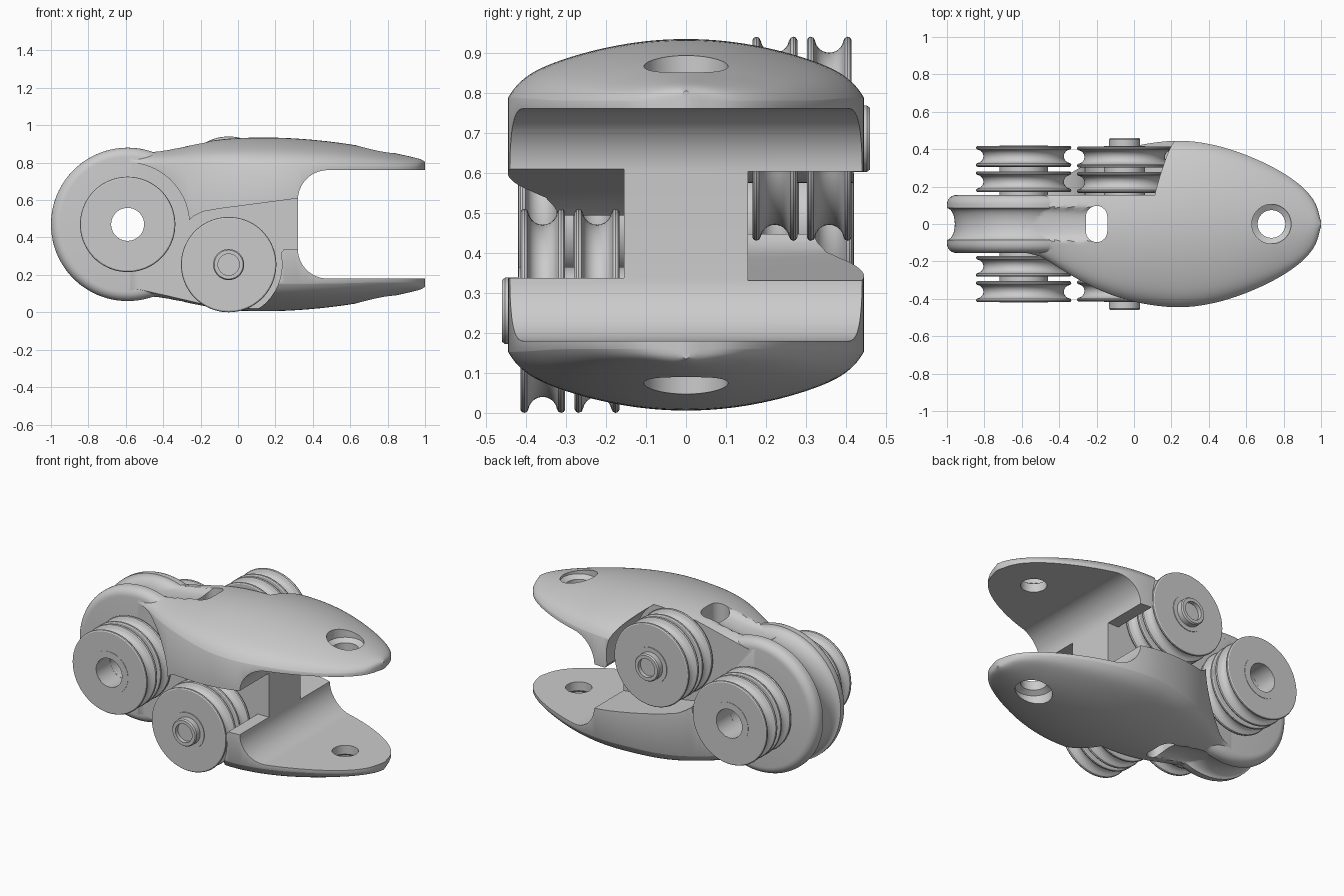
import bpy, bmesh
from math import sin, cos, pi, radians, sqrt
from mathutils import Vector

if "Cube" in bpy.data.objects:
    bpy.data.objects.remove(bpy.data.objects["Cube"])

C = 0.47          # height of the symmetry axis; meshes are built around z = 0


def finish(name, bm):
    bmesh.ops.recalc_face_normals(bm, faces=bm.faces)
    me = bpy.data.meshes.new(name)
    bm.to_mesh(me)
    bm.free()
    ob = bpy.data.objects.new(name, me)
    bpy.context.collection.objects.link(ob)
    return ob


def loft(name, rings, closed=False):
    bm = bmesh.new()
    vs = [[bm.verts.new(p) for p in r] for r in rings]
    n = len(vs[0])
    pairs = list(zip(vs, vs[1:])) + ([(vs[-1], vs[0])] if closed else [])
    for a, b in pairs:
        for i in range(n):
            j = (i + 1) % n
            bm.faces.new((a[i], a[j], b[j], b[i]))
    if not closed:
        bm.faces.new(vs[0])
        bm.faces.new(vs[-1])
    return finish(name, bm)


def revolve(name, profile, axis, x, h=0.0, closed=False, n=72):
    # profile is (radius, distance along axis)
    rings = []
    for r, t in profile:
        ring = []
        for i in range(n):
            a = 2 * pi * i / n
            if axis == 'y':
                ring.append((x + r * cos(a), t, h + r * sin(a)))
            else:
                ring.append((x + r * cos(a), r * sin(a), t))
        rings.append(ring)
    return loft(name, rings, closed)


def extrude_y(name, pts, y0, y1, flip=1):
    return loft(name, [[(x, flip * y, flip * z) for x, z in pts] for y in (y0, y1)])


def arc(cx, cz, r, a0, a1, n=16):
    return [(cx + r * cos(radians(a0 + (a1 - a0) * i / n)),
             cz + r * sin(radians(a0 + (a1 - a0) * i / n))) for i in range(n + 1)]


def boolean(ob, other, op='DIFFERENCE'):
    other.hide_render = True
    m = ob.modifiers.new("bool", 'BOOLEAN')
    m.operation, m.solver, m.object = op, 'EXACT', other
    bpy.context.view_layer.objects.active = ob
    bpy.ops.object.modifier_apply(modifier=m.name)
    bpy.data.objects.remove(other, do_unlink=True)


def smooth(ob, angle=32):
    ob.location.z = C
    bpy.ops.object.select_all(action='DESELECT')
    ob.select_set(True)
    bpy.context.view_layer.objects.active = ob
    bpy.ops.object.shade_smooth_by_angle(angle=radians(angle))


# Body shell stations: x, half width, crown height, drop to the edge
stations = [(-0.60, .150, .405, .06), (-0.50, .175, .397, .07), (-0.40, .235, .402, .08),
            (-0.30, .295, .418, .09), (-0.18, .355, .442, .11), (-0.05, .402, .458, .13),
            (0.10, .434, .464, .145), (0.25, .445, .462, .145), (0.40, .428, .452, .135),
            (0.55, .387, .435, .12), (0.70, .325, .411, .10), (0.82, .258, .385, .075),
            (0.91, .188, .365, .055), (0.97, .110, .350, .04), (1.0, .012, .335, .02)]


def resample(pts, k=4):
    p = [Vector(q) for q in pts]
    p = [2 * p[0] - p[1]] + p + [2 * p[-1] - p[-2]]
    out = []
    for i in range(1, len(p) - 2):
        a, b, c, d = p[i - 1:i + 3]
        for s in range(k):
            t = s / k
            out.append(0.5 * (2 * b + (c - a) * t + (2 * a - 5 * b + 4 * c - d) * t * t
                              + (3 * b - a - 3 * c + d) * t ** 3))
    return out + [p[-2]]


def section(st, n=56):
    x, w, top, drop = st
    half = []
    for i in range(n + 1):
        u = sin(pi * (i / n - 0.5))
        y = u * w
        z = top - drop * (0.72 * u * u + 0.28 * abs(u) ** 14)
        if x < -0.2 and abs(y) < .085:          # rope groove along the spine
            z -= .035 * sqrt(1 - (y / .085) ** 2)
        half.append((x, y, z))
    return half + [(x, -y, -z) for x, y, z in half]


body = loft("body", [section(s) for s in resample(stations)])

# Open jaw cut with rounded inner corners
jaw = ([(1.2, -.29), (.48, -.29)] + arc(.48, -.13, .16, 268, 180) +
       arc(.48, .13, .16, 180, 92) + [(.48, .29), (1.2, .29)])
boolean(body, extrude_y("jaw_cutter", jaw, -.7, .7))

# Pulley pockets on both sides, half a turn apart around x
pocket = ([(-.75, -.7), (-.75, .6), (-.59, .6)] + arc(-.59, 0, .33, 90, 4) +
          [(-.235, .045), (-.19, .068), (-.10, .084), (.10, .11), (.35, .143), (.35, -.133),
           (.245, -.133)] + arc(-.05, -.215, .285, 12, -55) + [(.113, -.7)])
for s in (1, -1):
    boolean(body, extrude_y("pocket_cutter", pocket, -.7, -.1555, s))

# Round grooved head joined to the body
groove = [(.41 - .042 * cos(radians(a)), .085 * sin(radians(a))) for a in range(-90, 91, 15)]
edge = [(r, t) for t, r in arc(.105, .36, .05, 90, 0, 6)]
head = [(.1, -.155)] + [(r, -t) for r, t in edge[::-1]] + groove + edge + [(.1, .155)]
boolean(body, revolve("head", head, 'y', -.59, n=112), 'UNION')

# Holes: main axle bore, rope slot, stepped pin holes
boolean(body, revolve("bore_cutter", [(.088, -.5), (.088, .5)], 'y', -.59))
slot = ([(x - .2, y) for x, y in arc(0, .04, .057, 0, 180)] +
        [(x - .2, y) for x, y in arc(0, -.04, .057, 180, 360)])
boolean(body, loft("slot_cutter", [[(x, y, z) for x, y in slot] for z in (-.7, .7)]))
pin = [(.105, -.7), (.105, -.365), (.074, -.345), (.074, .345), (.105, .365), (.105, .7)]
boolean(body, revolve("pin_cutter", pin, 'z', .735))
smooth(body)


# Grooved pulley wheel
def wheel(name, x, h, yc, bore):
    hw, R = .056, .255
    rim = [(R - .008, -hw), (R - .002, -hw + .004), (R, -hw + .01), (R - .003, -.039)]
    dip = [(R - .004 - .036 * cos(radians(a)), .036 * sin(radians(a))) for a in range(-80, 81, 16)]
    prof = [(bore, -hw)] + rim + dip + [(r, -t) for r, t in rim[::-1]] + [(bore, hw)]
    smooth(revolve(name, [(r, t + yc) for r, t in prof], 'y', x, h, True, 80))


def tube(name, x, h, r0, r1, y0, y1):
    smooth(revolve(name, [(r0, y0), (r1, y0), (r1, y1), (r0, y1)], 'y', x, h, True))


for s, side in ((-1, "front"), (1, "back")):
    for k, y in enumerate((.222, .358)):
        wheel(f"{side}_head_wheel_{k + 1}", -.59, 0, s * (y + .004), .088)
        wheel(f"{side}_axle_wheel_{k + 1}", -.05, s * .215, s * y, .08)
    # spacers behind and between the wheels
    tube(f"{side}_head_spacer", -.59, 0, .0885, .13, s * .150, s * .42)
    tube(f"{side}_axle_spacer", -.05, s * .215, .075, .11, s * .150, s * .418)
    # protruding axle with a recessed end
    axle = [(.078, .12), (.083, .14), (.083, .452), (.077, .46), (.057, .46), (.057, .435)]
    smooth(revolve(f"{side}_axle", [(r, s * t) for r, t in axle], 'y', -.05, s * .215))
